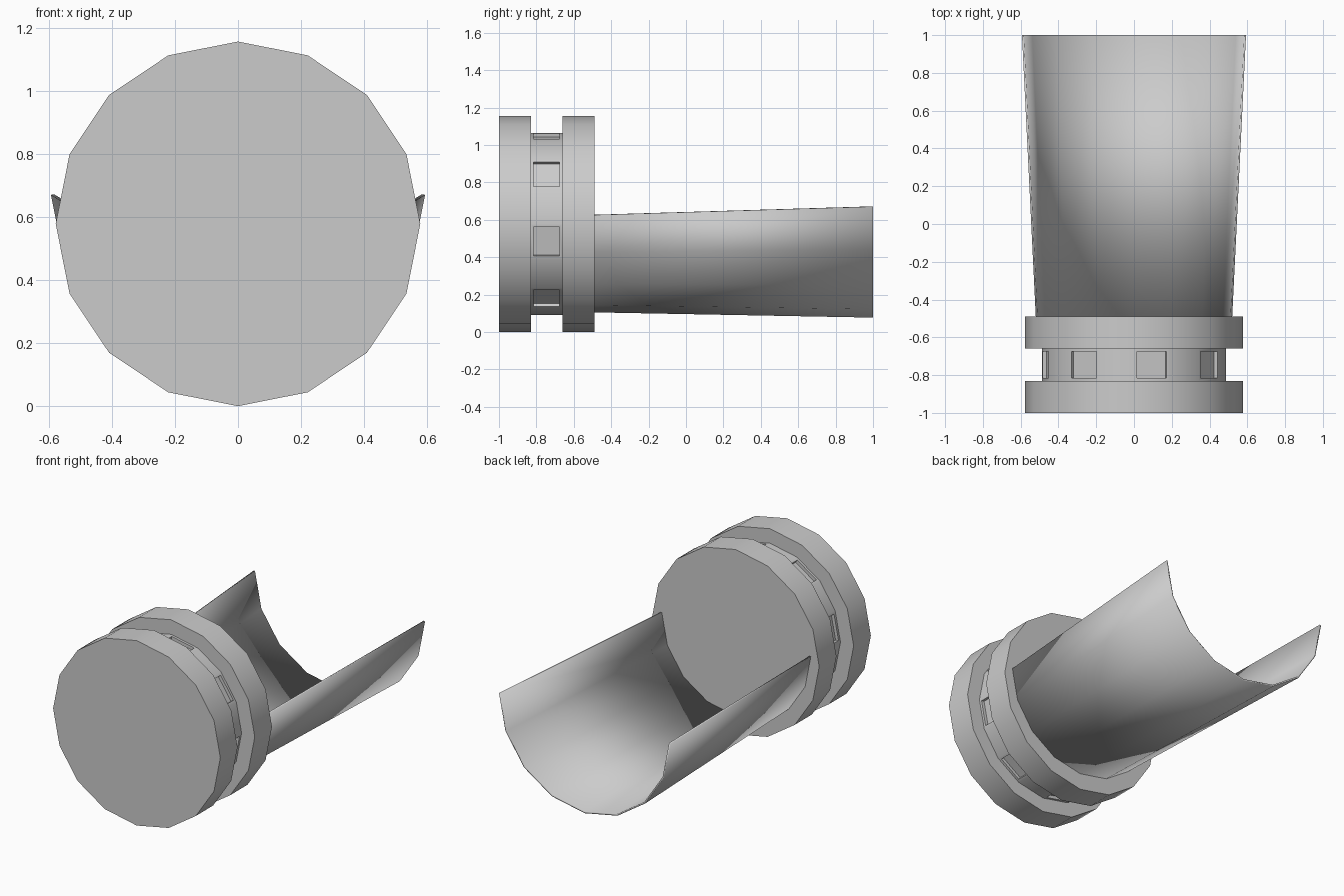
import bpy, bmesh
from math import cos, sin, pi, radians

if "Cube" in bpy.data.objects:
    bpy.data.objects.remove(bpy.data.objects["Cube"])

SIDES = 16
CZ = 0.578


def ring(bm, r, y, cz, start, count):
    """Points of a 16-sided circle around the y axis."""
    return [bm.verts.new((r * cos(2 * pi * (start + i) / SIDES), y,
                          cz + r * sin(2 * pi * (start + i) / SIDES)))
            for i in range(count)]


def finish(bm, name):
    me = bpy.data.meshes.new(name)
    bm.to_mesh(me)
    bm.free()
    ob = bpy.data.objects.new(name, me)
    bpy.context.collection.objects.link(ob)
    bpy.ops.object.select_all(action='DESELECT')
    ob.select_set(True)
    bpy.context.view_layer.objects.active = ob
    bpy.ops.object.shade_smooth_by_angle(angle=radians(30))
    return ob


# Grooved drum: two flanges with a narrower neck between them
bm = bmesh.new()
profile = [(0.578, -1.0), (0.578, -0.83), (0.487, -0.83),
           (0.487, -0.66), (0.578, -0.66), (0.578, -0.49)]
rings = [ring(bm, r, y, CZ, 0, SIDES) for r, y in profile]
neck = []
for k in range(len(rings) - 1):
    a, b = rings[k], rings[k + 1]
    for i in range(SIDES):
        j = (i + 1) % SIDES
        f = bm.faces.new((a[i], b[i], b[j], a[j]))
        if k == 2 and i % 2 == 1:
            neck.append(f)
bm.faces.new(rings[0])
bm.faces.new(rings[-1])
bmesh.ops.recalc_face_normals(bm, faces=bm.faces[:])

# Shallow rectangular recesses on every other neck facet
bmesh.ops.inset_individual(bm, faces=neck, thickness=0.022)
floors = bmesh.ops.extrude_discrete_faces(bm, faces=neck)["faces"]
for f in floors:
    f.normal_update()
    bmesh.ops.translate(bm, verts=f.verts[:], vec=f.normal * -0.02)
finish(bm, "grooved_drum")

# Flared half-round trough behind the drum
bm = bmesh.new()
a = ring(bm, 0.52, -0.49, 0.625, SIDES // 2, SIDES // 2 + 1)
b = ring(bm, 0.593, 1.0, 0.67, SIDES // 2, SIDES // 2 + 1)
for i in range(SIDES // 2):
    bm.faces.new((a[i], b[i], b[i + 1], a[i + 1]))
trough = finish(bm, "trough")
mod = trough.modifiers.new("thickness", 'SOLIDIFY')
mod.thickness = 0.01
mod.offset = -1
